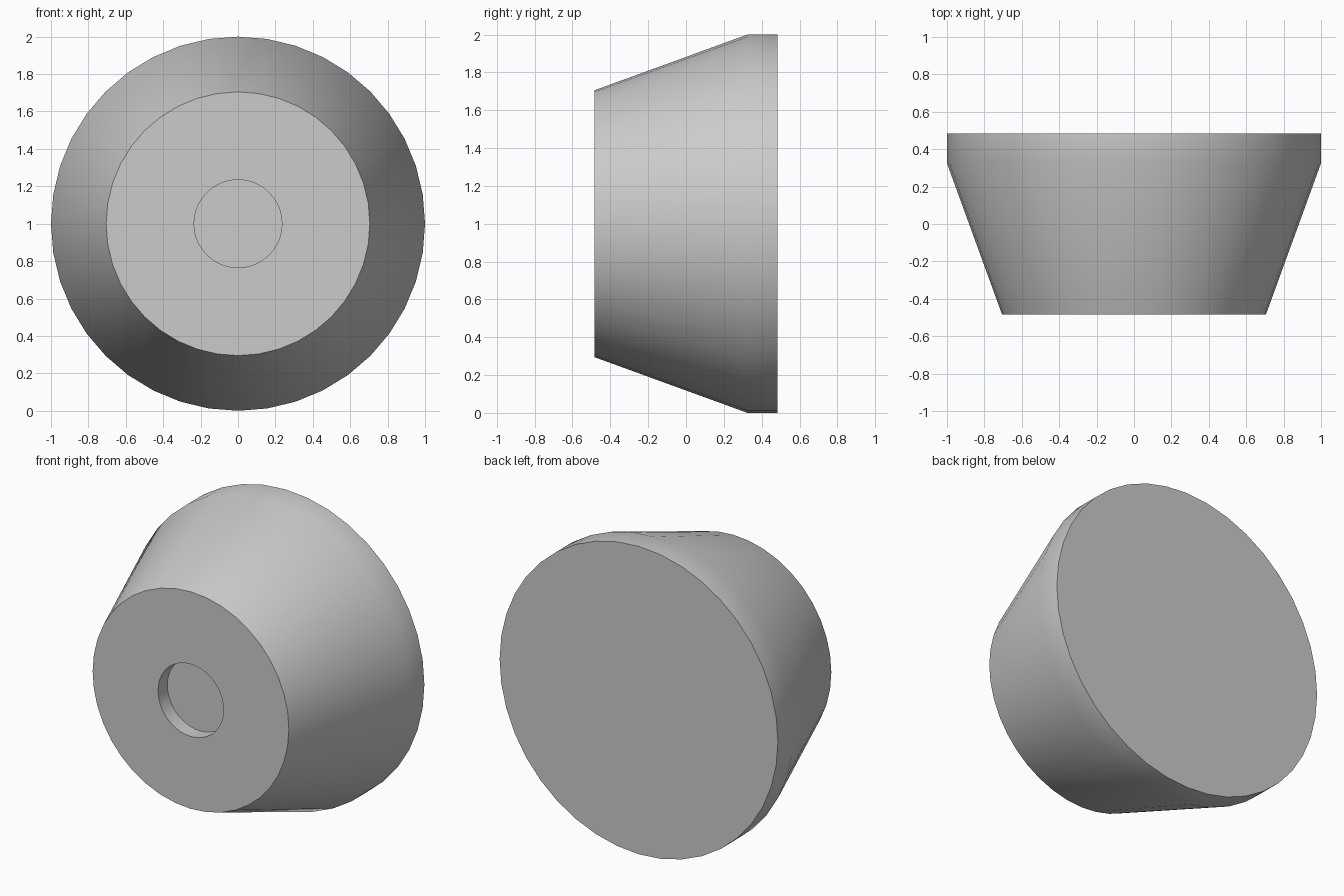
import bpy, bmesh, math

cube = bpy.data.objects.get("Cube")
if cube:
    bpy.data.objects.remove(cube, do_unlink=True)

SIDES = 40

# Plain grey for the whole knob
grey = bpy.data.materials.new("grey")
grey.use_nodes = True
colour = (0.6, 0.6, 0.6, 1)
grey.diffuse_color = colour
grey.node_tree.nodes["Principled BSDF"].inputs["Base Color"].default_value = colour

# Profile as (radius, y): recess floor, recess wall, front face, taper, rim, back
profile = [(0.235, -0.39), (0.235, -0.485), (0.705, -0.485),
           (1.0, 0.325), (1.0, 0.485)]

# Turn the profile around the y axis
bm = bmesh.new()
rings = []
for radius, y in profile:
    ring = []
    for i in range(SIDES):
        a = math.tau * i / SIDES
        ring.append(bm.verts.new((radius * math.cos(a), y, 1 + radius * math.sin(a))))
    rings.append(ring)
for inner, outer in zip(rings, rings[1:]):
    for i in range(SIDES):
        j = (i + 1) % SIDES
        bm.faces.new((inner[i], inner[j], outer[j], outer[i]))

# Close the recess floor and the back
bm.faces.new(rings[0])
bm.faces.new(rings[-1])
bmesh.ops.recalc_face_normals(bm, faces=bm.faces)

mesh = bpy.data.meshes.new("tapered_knob")
bm.to_mesh(mesh)
bm.free()
mesh.materials.append(grey)
knob = bpy.data.objects.new("tapered_knob", mesh)
bpy.context.collection.objects.link(knob)

# Smooth round sides, sharp rims
bpy.ops.object.select_all(action='DESELECT')
knob.select_set(True)
bpy.context.view_layer.objects.active = knob
bpy.ops.object.shade_smooth_by_angle(angle=math.radians(30))
